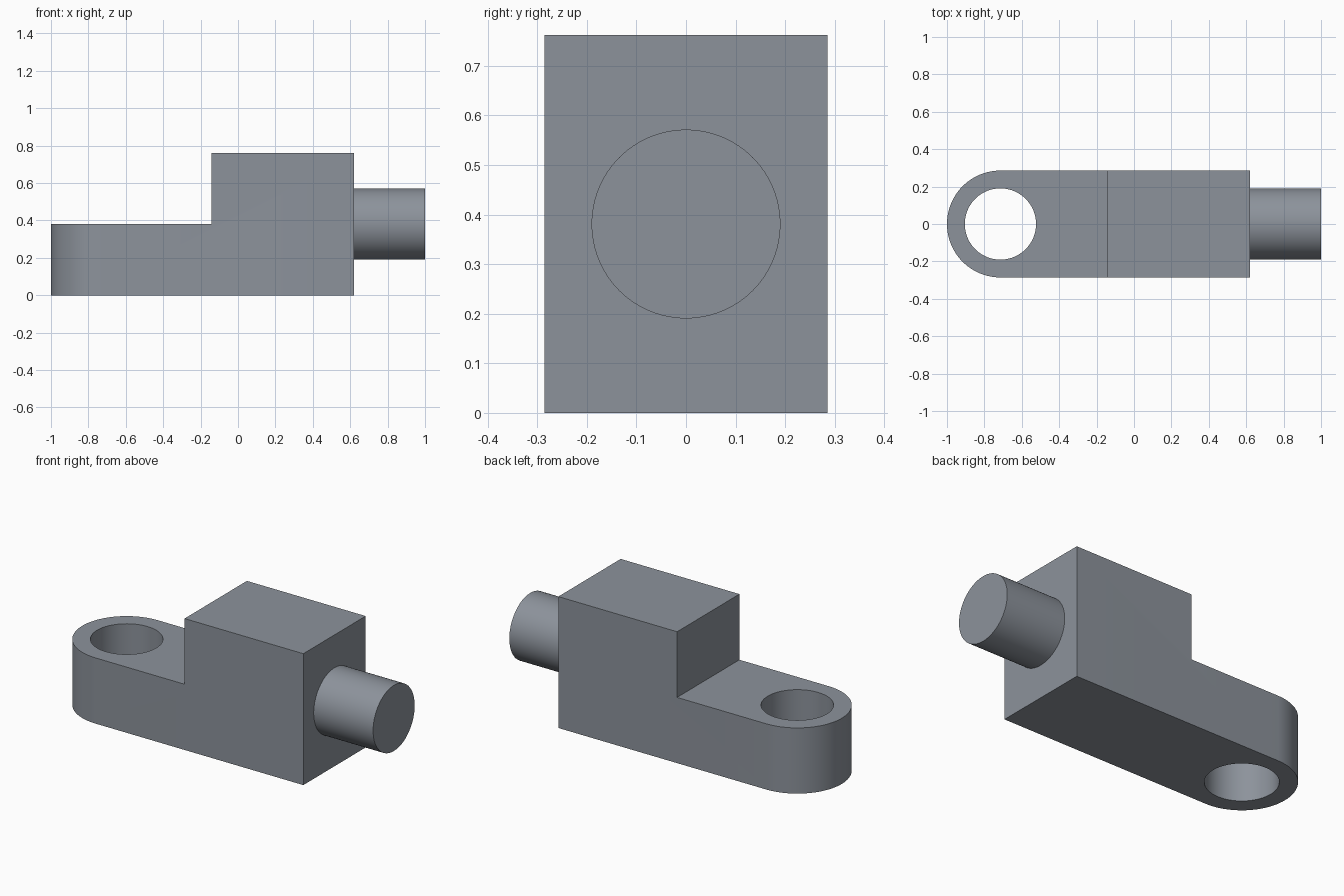
import bpy
import bmesh
from math import pi, sin, cos, radians
from mathutils import Matrix

if "Cube" in bpy.data.objects:
    bpy.data.objects.remove(bpy.data.objects["Cube"])

U = 2 / 21                      # design module: the part is 21 modules long
HALF_W, HEIGHT = 3 * U, 8 * U
EYE_X, STEP_X, END_X = -7.5 * U, -1.5 * U, 6.5 * U
BORE_R = PIN_R = 2 * U
SEGS = 96


def add_object(name, bm):
    bmesh.ops.recalc_face_normals(bm, faces=bm.faces)
    mesh = bpy.data.meshes.new(name)
    bm.to_mesh(mesh)
    bm.free()
    obj = bpy.data.objects.new(name, mesh)
    bpy.context.collection.objects.link(obj)
    return obj


def prism(name, outline, z0, z1):
    bm = bmesh.new()
    face = bm.faces.new([bm.verts.new((x, y, z0)) for x, y in outline])
    top = bmesh.ops.extrude_face_region(bm, geom=[face])["geom"]
    verts = [g for g in top if isinstance(g, bmesh.types.BMVert)]
    bmesh.ops.translate(bm, verts=verts, vec=(0, 0, z1 - z0))
    return add_object(name, bm)


def arc(cx, r, start, sweep, n):
    return [(cx + r * cos(start + sweep * i / n), r * sin(start + sweep * i / n))
            for i in range(n + 1)]


def combine(target, tool, operation):
    mod = target.modifiers.new(operation.title(), 'BOOLEAN')
    mod.operation, mod.solver, mod.object = operation, 'EXACT', tool
    bpy.context.view_layer.objects.active = target
    bpy.ops.object.modifier_apply(modifier=mod.name)
    bpy.data.objects.remove(tool)


# Body: full-height bar with a rounded end
body = prism("rod_end_body",
             arc(EYE_X, HALF_W, pi / 2, pi, SEGS // 2) + [(END_X, -HALF_W), (END_X, HALF_W)],
             0, HEIGHT)

# Step above the eye
notch = prism("step_cutter", [(-2, -1), (STEP_X, -1), (STEP_X, 1), (-2, 1)], HEIGHT / 2, 2)
combine(body, notch, 'DIFFERENCE')

# Vertical bore through the eye
bore = prism("bore_cutter", arc(EYE_X, BORE_R, 0, 2 * pi, SEGS)[:-1], -1, 1)
combine(body, bore, 'DIFFERENCE')

# Pin on the end face, sunk slightly into the block before joining
pin = prism("end_pin", arc(0, PIN_R, 0, 2 * pi, SEGS)[:-1], END_X - U, 1)
pin.data.transform(Matrix.Translation((0, 0, HEIGHT / 2)) @ Matrix.Rotation(pi / 2, 4, 'Y'))
combine(body, pin, 'UNION')

# Dark blue-grey steel
steel = bpy.data.materials.new("steel")
steel.diffuse_color = (0.265, 0.291, 0.33, 1)
steel.use_nodes = True
steel.node_tree.nodes["Principled BSDF"].inputs["Base Color"].default_value = steel.diffuse_color
body.data.materials.clear()
body.data.materials.append(steel)

# Smooth round walls, crisp edges
bpy.ops.object.select_all(action='DESELECT')
body.select_set(True)
bpy.context.view_layer.objects.active = body
bpy.ops.object.shade_smooth_by_angle(angle=radians(30))
